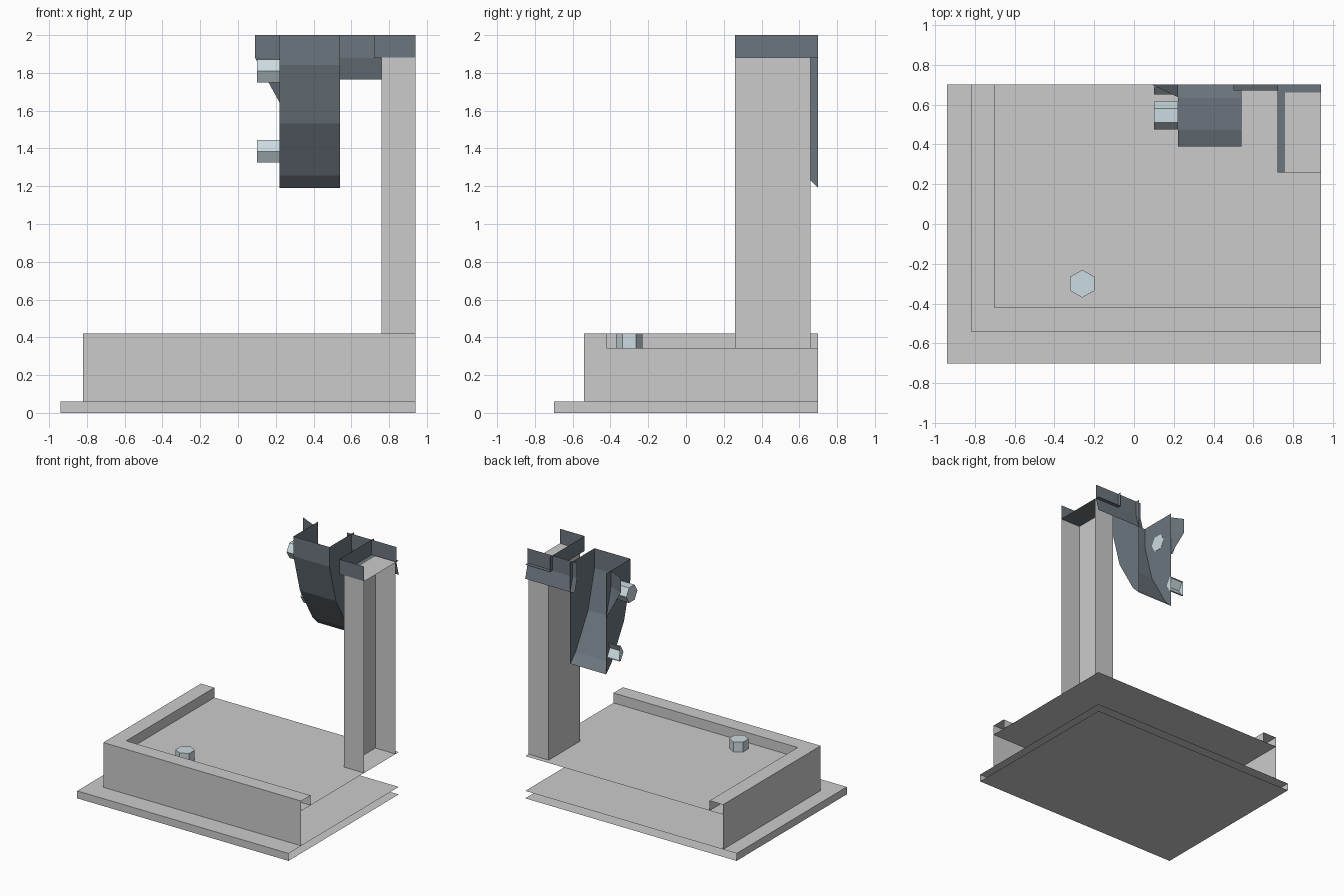
import bpy, bmesh, math
from mathutils import Matrix

if "Cube" in bpy.data.objects:
    bpy.data.objects.remove(bpy.data.objects["Cube"])

X1, Y1, ZT = 0.94, 0.70, 2.0      # planes where the model is cut open
AXIS_Y = 1.60                     # wheel axis runs along x at (AXIS_Y, ZT)


def material(name, rgb):
    m = bpy.data.materials.new(name)
    m.diffuse_color = (*rgb, 1)
    m.use_nodes = True
    m.node_tree.nodes["Principled BSDF"].inputs["Base Color"].default_value = m.diffuse_color
    return m


dark = material("dark_steel", (0.15, 0.18, 0.21))
light = material("bolt_steel", (0.60, 0.71, 0.75))


def finish(name, bm, mat=None):
    me = bpy.data.meshes.new(name)
    bm.to_mesh(me)
    bm.free()
    ob = bpy.data.objects.new(name, me)
    bpy.context.collection.objects.link(ob)
    if mat:
        me.materials.append(mat)
    return ob


def cut(bm, co, no):
    geom = bm.verts[:] + bm.edges[:] + bm.faces[:]
    bmesh.ops.bisect_plane(bm, geom=geom, plane_co=co, plane_no=no, clear_outer=True)


def shell(name, lo, hi, missing, mat=None):
    """Box without the listed sides, such as '+x'."""
    bm = bmesh.new()
    bmesh.ops.create_cube(bm, size=1)
    bm.normal_update()
    drop = [f for f in bm.faces for s in missing
            if f.normal["xyz".index(s[1])] * (1 if s[0] == "+" else -1) > 0.5]
    bmesh.ops.delete(bm, geom=drop, context="FACES")
    for v in bm.verts:
        v.co = [(a + b) / 2 + c * (b - a) for a, b, c in zip(lo, hi, v.co)]
    return finish(name, bm, mat)


def turned(name, rings, mat):
    """24-sided surface around the wheel axis from (x, radius) rings, cut open."""
    bm = bmesh.new()
    rows = []
    for x, r in rings:
        angles = [math.radians(-7.5 + 15 * i) for i in range(5)]
        rows.append([bm.verts.new((x, AXIS_Y - r * math.cos(a), ZT - r * math.sin(a)))
                     for a in angles])
    for p, q in zip(rows, rows[1:]):
        for i in range(4):
            bm.faces.new((p[i], p[i + 1], q[i + 1], q[i]))
    bmesh.ops.recalc_face_normals(bm, faces=bm.faces[:])
    cut(bm, (0, Y1, 0), (0, 1, 0))
    cut(bm, (0, 0, ZT), (0, 0, 1))
    return finish(name, bm, mat)


def bolt(name, centre, depth, along_x=False):
    """Hexagonal bolt head with its corners towards +y and -y."""
    bm = bmesh.new()
    bmesh.ops.create_cone(bm, cap_ends=True, segments=6, radius1=0.07, radius2=0.07, depth=depth)
    top = max(v.co.y for v in bm.verts)
    if top < 0.069:
        bmesh.ops.rotate(bm, verts=bm.verts[:], matrix=Matrix.Rotation(math.pi / 6, 3, "Z"))
    if along_x:
        bmesh.ops.rotate(bm, verts=bm.verts[:], matrix=Matrix.Rotation(math.pi / 2, 3, "Y"))
    bmesh.ops.translate(bm, verts=bm.verts[:], vec=centre)
    cut(bm, (0, Y1, 0), (0, 1, 0))
    return finish(name, bm, light)


# Plinth and stepped base with a raised rim
shell("plinth", (-0.94, -0.70, 0), (X1, Y1, 0.06), ["+x", "+y"])
shell("base_block", (-0.82, -0.54, 0.06), (X1, Y1, 0.34), ["+x", "+y", "-z"])

# Rim: L-shaped outline swept up, open at both cut ends
bm = bmesh.new()
outer = [(X1, -0.54), (-0.82, -0.54), (-0.82, Y1)]
inner = [(X1, -0.42), (-0.70, -0.42), (-0.70, Y1)]
lines = [[bm.verts.new((x, y, z)) for x, y in path]
         for path, z in ((outer, 0.34), (outer, 0.42), (inner, 0.42), (inner, 0.34))]
for p, q in zip(lines, lines[1:]):
    for i in range(2):
        bm.faces.new((p[i], p[i + 1], q[i + 1], q[i]))
bmesh.ops.recalc_face_normals(bm, faces=bm.faces[:])
finish("base_rim", bm)

# Column and the open bearing tray on top of it
shell("column", (0.76, 0.26, 0.34), (X1, 0.66, 1.882), ["+x", "-z"])
shell("bearing_tray", (0.72, 0.26, 1.88), (X1, Y1, ZT), ["+x", "+y", "+z"], dark)

# Wheel rim, flared hub and axle drum share one axis
turned("wheel_rim", [(0.22, 0.6), (0.22, 1.22), (0.54, 1.22), (0.54, 0.6)], dark)
turned("wheel_hub", [(0.22, 0.97), (-0.04, 0.846)], dark)
turned("axle_drum", [(0.50, 0.938), (X1, 0.938)], dark)

# Bolts on the base and the wheel side
bolt("base_bolt", (-0.26, -0.30, 0.38), 0.08)
for i, deg in enumerate((10.2, 35.0)):
    a = math.radians(deg)
    y, z = AXIS_Y - 1.072 * math.cos(a), ZT - 1.072 * math.sin(a)
    bolt(f"wheel_bolt_{i + 1}", (0.161, y, z), 0.122, along_x=True)
